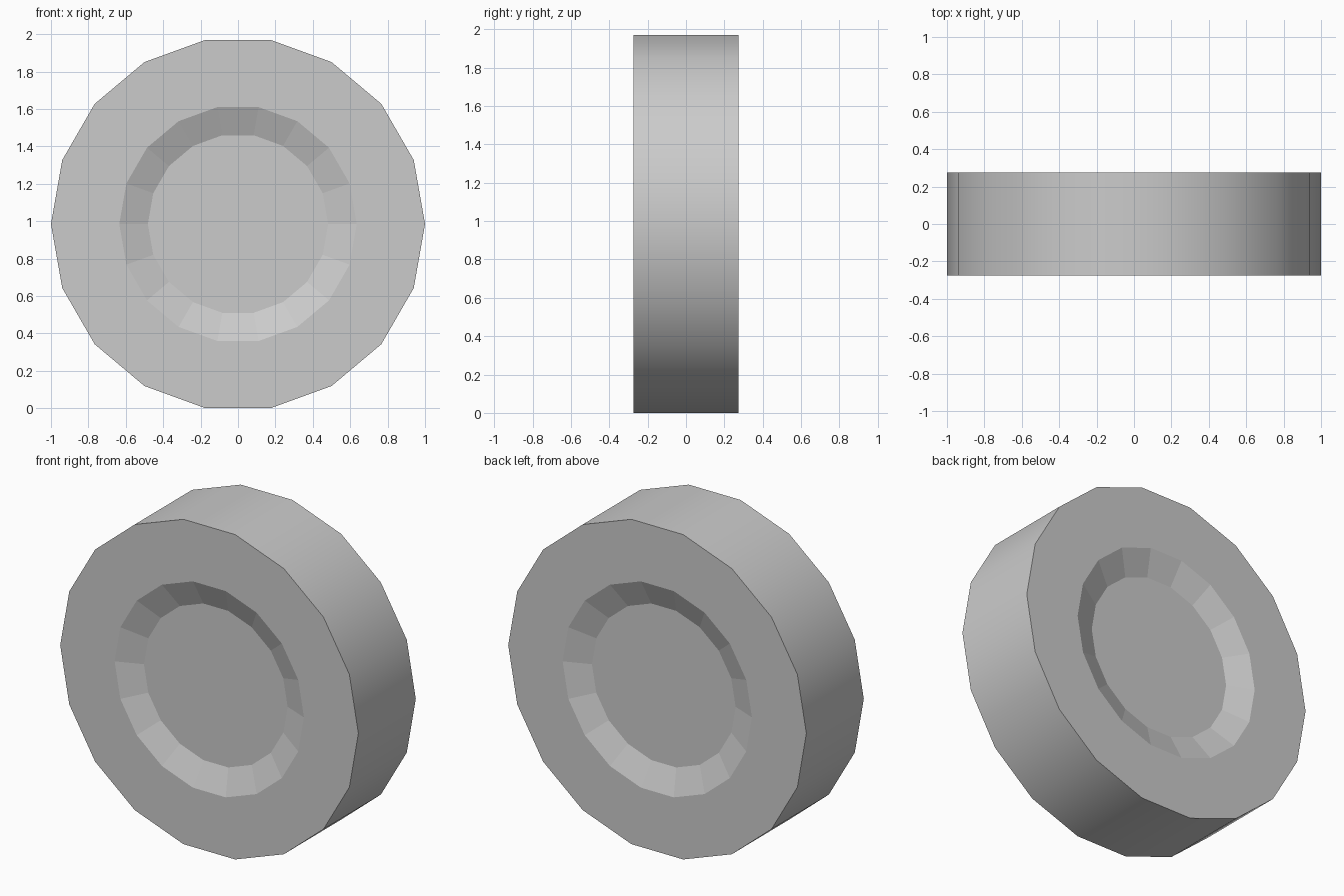
import bpy, bmesh, math

if "Cube" in bpy.data.objects:
    bpy.data.objects.remove(bpy.data.objects["Cube"])

SIDES = 18
HALF_WIDTH = 0.275
CENTRE_Z = math.sin(math.radians(80))

# Half profile of the wheel: (radius, y), front hub dish to back hub dish
front = [(0.482, -HALF_WIDTH + 0.062), (0.635, -HALF_WIDTH), (1.0, -HALF_WIDTH)]
profile = front + [(r, -y) for r, y in reversed(front)]

# Sweep the profile around the axle
bm = bmesh.new()
rings = []
for r, y in profile:
    rings.append([bm.verts.new((r * math.cos(2 * math.pi * i / SIDES), y,
                                CENTRE_Z + r * math.sin(2 * math.pi * i / SIDES)))
                  for i in range(SIDES)])
for k, (a, b) in enumerate(zip(rings, rings[1:])):
    for i in range(SIDES):
        j = (i + 1) % SIDES
        face = bm.faces.new((a[i], a[j], b[j], b[i]))
        face.smooth = (k == 2)          # only the tread is smooth

# Flat hub floors
bm.faces.new(rings[0])
bm.faces.new(rings[-1])
bmesh.ops.recalc_face_normals(bm, faces=bm.faces[:])

# Keep the tread's rims crisp
for e in bm.edges:
    if e.calc_face_angle(0) > math.radians(40):
        e.smooth = False

mesh = bpy.data.meshes.new("wheel")
bm.to_mesh(mesh)
bm.free()
bpy.context.collection.objects.link(bpy.data.objects.new("wheel", mesh))
